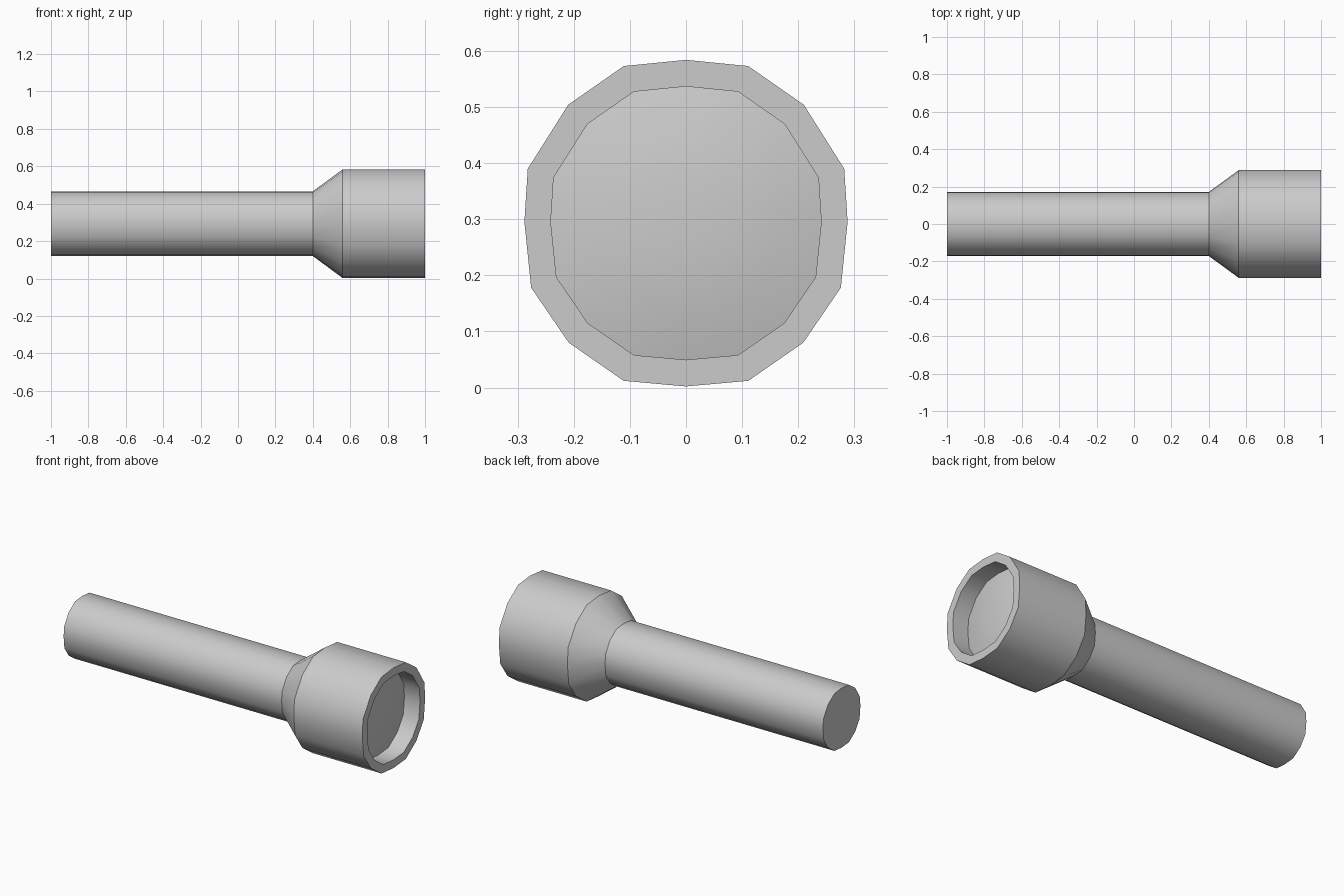
import bpy, bmesh
from math import radians

if "Cube" in bpy.data.objects:
    bpy.data.objects.remove(bpy.data.objects["Cube"])

CENTRE_Z = 0.293
HEAD_R = 0.291
# slightly irregular 16-sided cross-section (y, z) of the head rim
SECTION = [(0, .291), (.111, .28), (.21, .211), (.282, .097),
           (.288, .002), (.276, -.115), (.209, -.213), (.111, -.281),
           (0, -.291), (-.111, -.281), (-.209, -.213), (-.276, -.115),
           (-.288, .002), (-.282, .097), (-.21, .211), (-.111, .28)]


def loft(name, profile, cap_start=False, tip=None):
    """Skin scaled cross-sections along x; optionally cap or close to a tip."""
    bm = bmesh.new()
    rings = [[bm.verts.new((x, y * r / HEAD_R, CENTRE_Z + z * r / HEAD_R))
              for y, z in SECTION] for x, r in profile]
    n = len(SECTION)
    for a, b in zip(rings, rings[1:]):
        for i in range(n):
            j = (i + 1) % n
            bm.faces.new((a[i], a[j], b[j], b[i]))
    if cap_start:
        bm.faces.new(rings[0][::-1])
    if tip is not None:
        top = bm.verts.new((tip, 0, CENTRE_Z))
        for i in range(n):
            bm.faces.new((rings[-1][i], rings[-1][(i + 1) % n], top))
    # cross-section runs clockwise seen from +x, so turn the faces outward
    bmesh.ops.reverse_faces(bm, faces=bm.faces[:])
    if cap_start:
        bmesh.ops.recalc_face_normals(bm, faces=bm.faces[:])
    mesh = bpy.data.meshes.new(name)
    bm.to_mesh(mesh)
    bm.free()
    obj = bpy.data.objects.new(name, mesh)
    bpy.context.collection.objects.link(obj)
    bpy.ops.object.select_all(action='DESELECT')
    obj.select_set(True)
    bpy.context.view_layer.objects.active = obj
    bpy.ops.object.shade_smooth_by_angle(angle=radians(30))
    return obj


# handle, flared neck, head, rim and inner wall in one shell
loft("torch_body", [(-1, .173), (.4, .173), (.56, .291), (1, .291),
                    (1, .2435), (.9, .2435)], cap_start=True)

# gently domed lens set back inside the rim
loft("lens", [(.9, .2435), (.919, .16), (.927, .08)], tip=.93)
